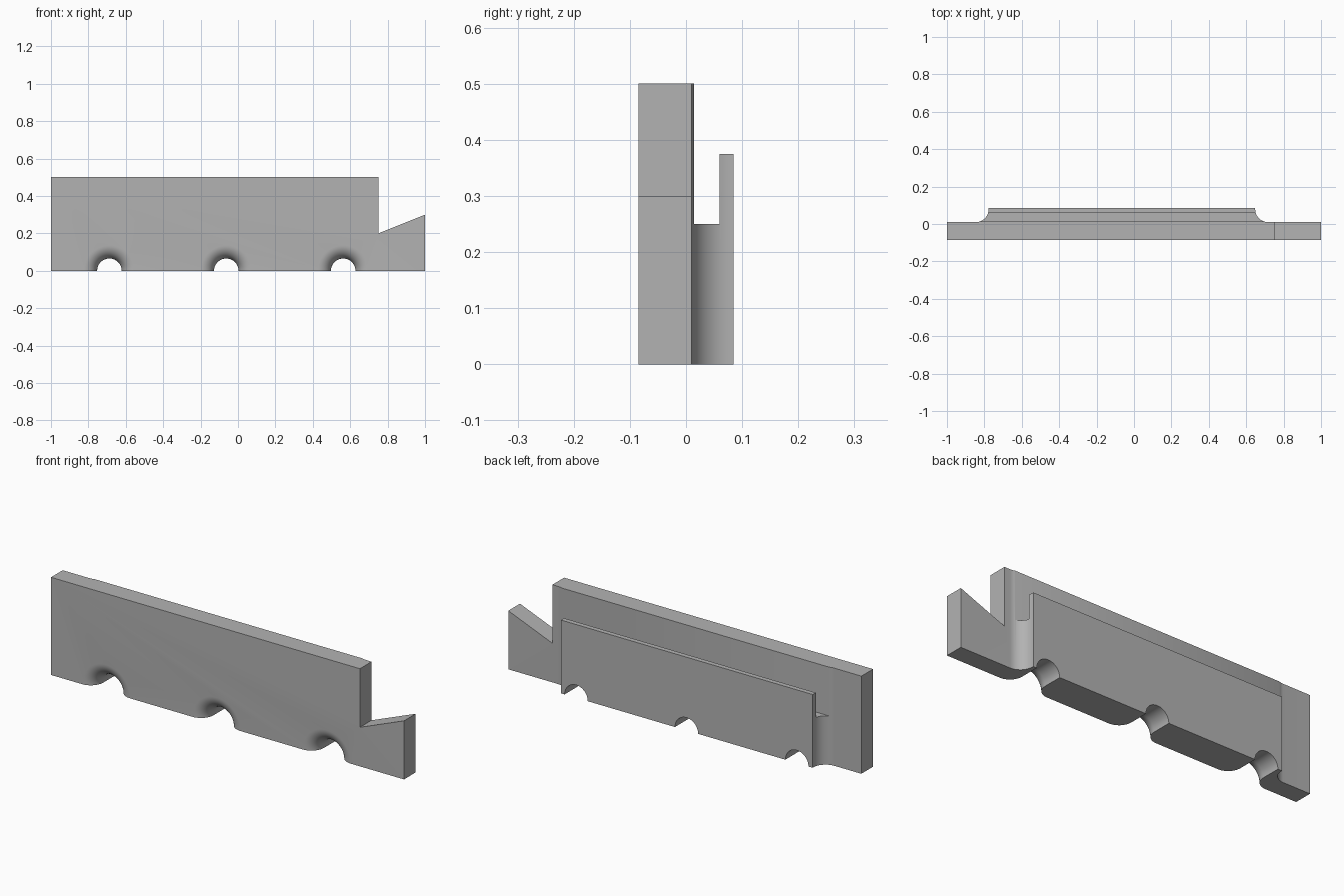
import bpy, bmesh, math
from mathutils import Vector

if "Cube" in bpy.data.objects:
    bpy.data.objects.remove(bpy.data.objects["Cube"])

grey = bpy.data.materials.new("plain grey")
grey.diffuse_color = (0.45, 0.45, 0.45, 1)
grey.use_nodes = True
grey.node_tree.nodes["Principled BSDF"].inputs["Base Color"].default_value = grey.diffuse_color


def finish(name, bm):
    bmesh.ops.recalc_face_normals(bm, faces=bm.faces)
    me = bpy.data.meshes.new(name)
    bm.to_mesh(me)
    bm.free()
    me.materials.append(grey)
    ob = bpy.data.objects.new(name, me)
    bpy.context.collection.objects.link(ob)
    return ob


def prism(name, points, direction):
    """Extrude a flat polygon along a direction."""
    bm = bmesh.new()
    face = bm.faces.new([bm.verts.new(p) for p in points])
    ext = bmesh.ops.extrude_face_region(bm, geom=[face])
    verts = [v for v in ext["geom"] if isinstance(v, bmesh.types.BMVert)]
    bmesh.ops.translate(bm, verts=verts, vec=Vector(direction))
    return finish(name, bm)


def trumpet(name, cx, r=0.0655, fillet=0.07, front=-0.085, segs=64):
    """Round hole along y that flares out at the front face."""
    prof = [(0, 0.12), (r, 0.12)]
    for i in range(13):
        a = math.pi / 2 * i / 12
        prof.append((r + fillet * (1 - math.cos(a)), front + fillet * (1 - math.sin(a))))
    prof += [(r + fillet, -0.12), (0, -0.12)]
    bm = bmesh.new()
    vs = [bm.verts.new((cx + p, y, 0)) for p, y in prof]
    es = [bm.edges.new(pair) for pair in zip(vs, vs[1:])]
    bmesh.ops.spin(bm, geom=vs + es, cent=(cx, 0, 0), axis=(0, 1, 0),
                   angle=2 * math.pi, steps=segs)
    bmesh.ops.remove_doubles(bm, verts=bm.verts, dist=1e-5)
    return finish(name, bm)


# Plan outline: thin slab with a thicker back whose ends sweep in concavely
FRONT, SLAB, BACK, R = -0.085, 0.0095, 0.085, 0.07
XL, XR = -0.777, 0.648
arc = [math.pi / 2 * i / 16 for i in range(17)]
plan = [(-1, FRONT), (1, FRONT), (1, SLAB)]
plan += [(XR + R - R * math.sin(a), SLAB + R - R * math.cos(a)) for a in arc]
plan += [(XR, BACK), (XL, BACK)]
plan += [(XL - R + R * math.sin(a), SLAB + R - R * math.cos(a)) for a in reversed(arc)]
plan += [(-1, SLAB)]
panel = prism("panel", [(x, y, 0) for x, y in plan], (0, 0, 0.5))

# Step and upright lip on the back
step = [(0.0145, 0.6), (0.0145, 0.25), (0.06, 0.25), (0.06, 0.375), (0.12, 0.375), (0.12, 0.6)]
cutters = [prism("step_cutter", [(-1.1, y, z) for y, z in step], (2.2, 0, 0))]

# Sloping tail at the right end
tail = [(0.75, 0.2), (1.1, 0.34), (1.1, 0.6), (0.75, 0.6)]
cutters.append(prism("tail_cutter", [(x, -0.2, z) for x, z in tail], (0, 0.4, 0)))

# Three flared arches along the bottom edge
for i, cx in enumerate((-0.6875, -0.0625, 0.5625)):
    cutters.append(trumpet(f"arch_cutter_{i + 1}", cx))

bpy.context.view_layer.objects.active = panel
for c in cutters:
    c.hide_render = True
    mod = panel.modifiers.new(c.name, "BOOLEAN")
    mod.operation = "DIFFERENCE"
    mod.solver = "EXACT"
    mod.object = c
    bpy.ops.object.modifier_apply(modifier=mod.name)
for c in cutters:
    bpy.data.objects.remove(c, do_unlink=True)

bpy.ops.object.select_all(action="DESELECT")
panel.select_set(True)
bpy.ops.object.shade_smooth_by_angle(angle=math.radians(30))
